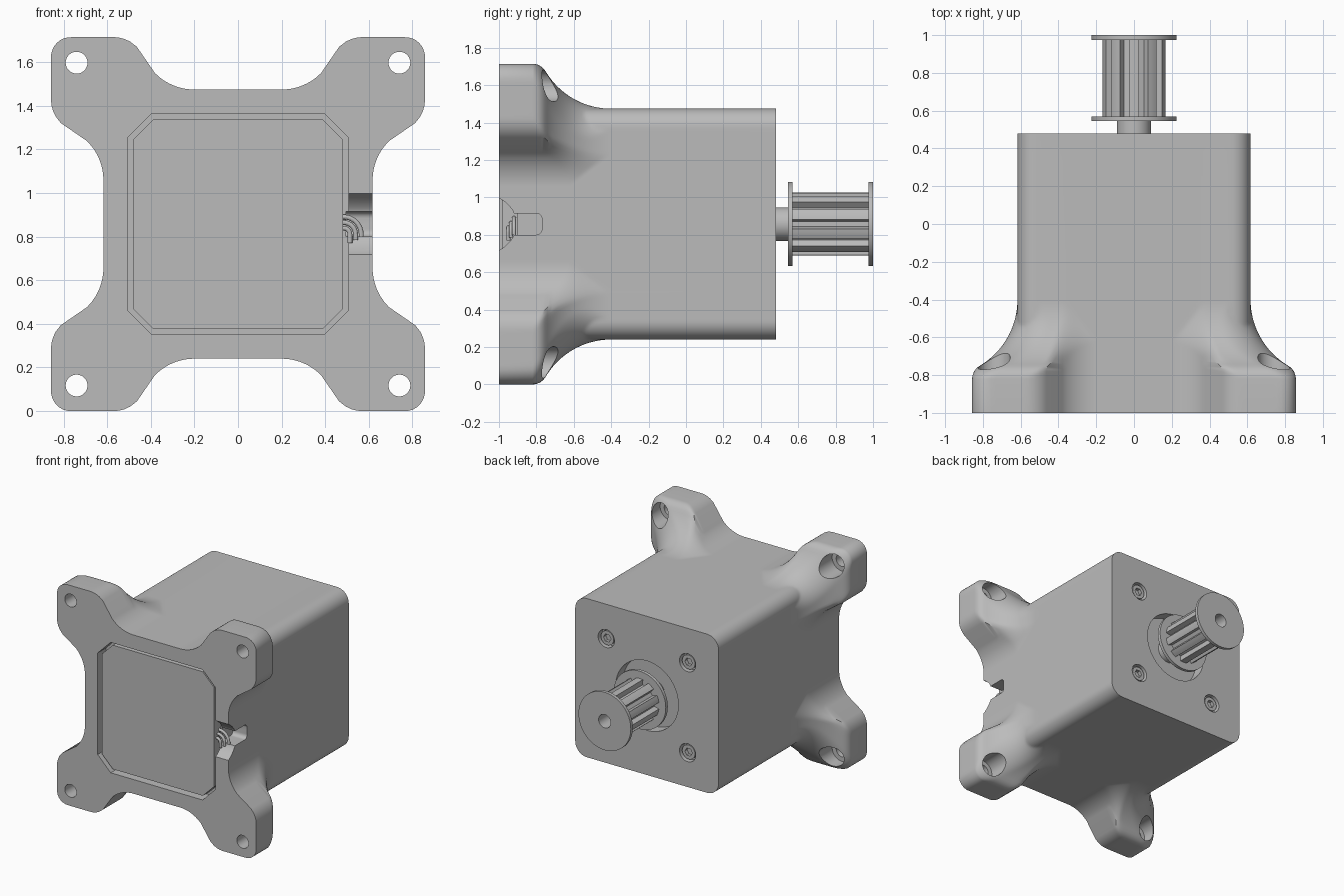
import bpy, bmesh
from math import sin, cos, pi, hypot, sqrt

cube = bpy.data.objects.get("Cube")
if cube:
    bpy.data.objects.remove(cube, do_unlink=True)

H = 0.857      # half size of the flange, also the height of the axis
B = 0.617      # half size of the housing body

grey = bpy.data.materials.new("plain grey")
grey.use_nodes = True
grey.diffuse_color = (0.5, 0.5, 0.5, 1)
grey.node_tree.nodes["Principled BSDF"].inputs["Base Color"].default_value = (0.5, 0.5, 0.5, 1)


def finish(name, bm):
    bmesh.ops.recalc_face_normals(bm, faces=bm.faces)
    me = bpy.data.meshes.new(name)
    bm.to_mesh(me)
    bm.free()
    me.materials.append(grey)
    ob = bpy.data.objects.new(name, me)
    bpy.context.collection.objects.link(ob)
    return ob


def loft(name, rings):
    """Skin a list of closed rings of points and cap both ends."""
    bm = bmesh.new()
    vs = [[bm.verts.new(p) for p in ring] for ring in rings]
    n = len(vs[0])
    for r0, r1 in zip(vs, vs[1:]):
        for i in range(n):
            j = (i + 1) % n
            bm.faces.new((r0[i], r0[j], r1[j], r1[i]))
    bm.faces.new(vs[0])
    bm.faces.new(vs[-1])
    return finish(name, bm)


def prism(name, pts, y0, y1):
    """Extrude an (x, height from axis) outline along y."""
    return loft(name, [[(x, y, H + z) for x, z in pts] for y in (y0, y1)])


def circle(r, cx=0, cz=0, n=48):
    return [(cx + r * cos(2 * pi * i / n), cz + r * sin(2 * pi * i / n)) for i in range(n)]


def cut(target, cutter):
    mod = target.modifiers.new("cut", "BOOLEAN")
    mod.operation = "DIFFERENCE"
    mod.solver = "EXACT"
    mod.object = cutter
    bpy.context.view_layer.objects.active = target
    bpy.ops.object.modifier_apply(modifier=mod.name)
    bpy.data.objects.remove(cutter, do_unlink=True)


# Housing: square body whose corners flare into four mounting arms
def blend(u, d, r):
    """S-curve from H down to B over length d: convex radius r, then concave."""
    if u <= 0:
        return H
    if u >= d:
        return B
    e = H - B - r
    big = (d * d + e * e - r * r) / (2 * (H - B))
    if u < r * d / (big + r):
        return H - r + sqrt(r * r - u * u)
    return B + big - sqrt(big * big - (d - u) ** 2)


def rounded_square(a, b, h, r):
    q, p = a - h + r, b - h + r
    return hypot(max(q, 0), max(p, 0)) + min(max(q, p), 0) - r


def section(x, z, h, r, k):
    a, b = max(abs(x), abs(z)), min(abs(x), abs(z))
    f = a - blend(0.57 - b, 0.37, 0.15)
    g = rounded_square(a, b, h, r)
    m = max(f, g)
    if k > 0:
        m += max(k - abs(f - g), 0) ** 2 / (4 * k)
    return min(m, rounded_square(a, b, B, 0.1))


def ring(y, n=400):
    h = blend(y + 0.82, 0.42, 0.08)
    s = min(max((y + 0.82) / 0.42, 0), 1)
    r = 0.09 + 0.01 * s + 0.4 * s * (1 - s)
    k = min(0.07, H - h)
    pts = []
    for i in range(n):
        c, d = cos(2 * pi * i / n), sin(2 * pi * i / n)
        lo, hi = 0.5, 1.3
        for _ in range(18):
            mid = (lo + hi) / 2
            if section(mid * c, mid * d, h, r, k) < 0:
                lo = mid
            else:
                hi = mid
        pts.append((lo * c, y, H + lo * d))
    return pts


levels = [-1] + [-0.82 + 0.42 * i / 32 for i in range(33)] + [0.48]
housing = loft("housing", [ring(y) for y in levels])

# Mounting holes with counterbores, and screw recesses in the back
corners = [(sx, sz) for sx in (-1, 1) for sz in (-1, 1)]
for sx, sz in corners:
    cut(housing, prism("hole_cutter", circle(0.05, sx * 0.74, sz * 0.74), -1.1, -0.5))
    cut(housing, prism("bore_cutter", circle(0.085, sx * 0.74, sz * 0.74), -0.86, -0.45))
    cut(housing, prism("screw_cutter", circle(0.07, sx * 0.35, sz * 0.35), 0.43, 0.6))
cut(housing, prism("shaft_recess_cutter", circle(0.27, n=64), 0.39, 0.6))


# Front pocket and its cover
def octagon(w, c):
    return [(w, c), (c, w), (-c, w), (-w, c), (-w, -c), (-c, -w), (c, -w), (w, -c)]


cut(housing, prism("pocket_cutter", octagon(0.507, 0.395), -1.1, -0.9))
cover = prism("cover_plate", octagon(0.482, 0.387), -0.985, -0.895)

# Cable notch with a flared mouth, cut through the side wall
half = [(-1.05, 0.14), (-1.0, 0.14)]
half += [(-1 + 0.08 * sin(t * pi / 16), 0.057 + 0.083 * (1 - sin(t * pi / 16)) ** 0.5 * cos(t * pi / 16) ** 0.5)
         for t in range(1, 8)]
half += [(-0.92, 0.057)]
half += [(-0.8 + 0.03 * sin(t * pi / 12), 0.027 + 0.03 * cos(t * pi / 12)) for t in range(7)]
outline = half + [(y, -z) for y, z in reversed(half)]
cut(housing, loft("notch_cutter", [[(x, y, H + z) for y, z in outline] for x in (0.495, 0.75)]))

# Cables bending out of the cover into the notch
for i, bend in enumerate((0.028, 0.054, 0.08)):
    y = -0.95 + 0.015 * i
    path = [(0.46, 0.81 + bend)]
    path += [(0.485 + bend * sin(t * pi / 16), 0.81 + bend * cos(t * pi / 16)) for t in range(9)]
    path += [(0.485 + bend, 0.77 + 0.015 * i)]
    rings = []
    for j, (x, z) in enumerate(path):
        ang = min(max(j - 1, 0), 8) * pi / 16
        rings.append([(x + u * sin(ang), y + v, z + u * cos(ang)) for u, v in circle(0.011, n=12)])
    loft("cable_%d" % (i + 1), rings)

# Socket head screws
for i, (sx, sz) in enumerate(corners):
    x, z = sx * 0.35, sz * 0.35
    head = prism("screw_%d" % (i + 1), circle(0.055, x, z, 32), 0.42, 0.468)
    cut(head, prism("hex_cutter", circle(0.032, x, z, 6), 0.44, 0.6))

# Shaft hub and toothed pulley
hub = prism("shaft_hub", circle(0.09), 0.38, 0.56)
teeth = []
for i in range(10):
    t = 2 * pi * i / 10
    for off, r in ((-0.11, 0.128), (0.11, 0.128), (0.15, 0.168), (0.26, 0.168), (0.37, 0.168), (0.478, 0.168)):
        teeth.append((r * cos(t + off), r * sin(t + off)))
pulley = prism("pulley_teeth", teeth, 0.56, 0.985)
inner = prism("pulley_inner_flange", circle(0.225, n=64), 0.545, 0.57)
outer = prism("pulley_outer_flange", circle(0.225, n=64), 0.975, 1.0)
for part in (pulley, outer):
    cut(part, prism("shaft_bore_cutter", circle(0.052), 0.8, 1.1))

# Smooth the curved walls, keep the edges sharp
bpy.ops.object.select_all(action="DESELECT")
for ob in bpy.context.scene.objects:
    if ob.type == "MESH" and ob.data.materials and ob.data.materials[0] == grey:
        ob.select_set(True)
        bpy.context.view_layer.objects.active = ob
bpy.ops.object.shade_smooth_by_angle(angle=0.5)
